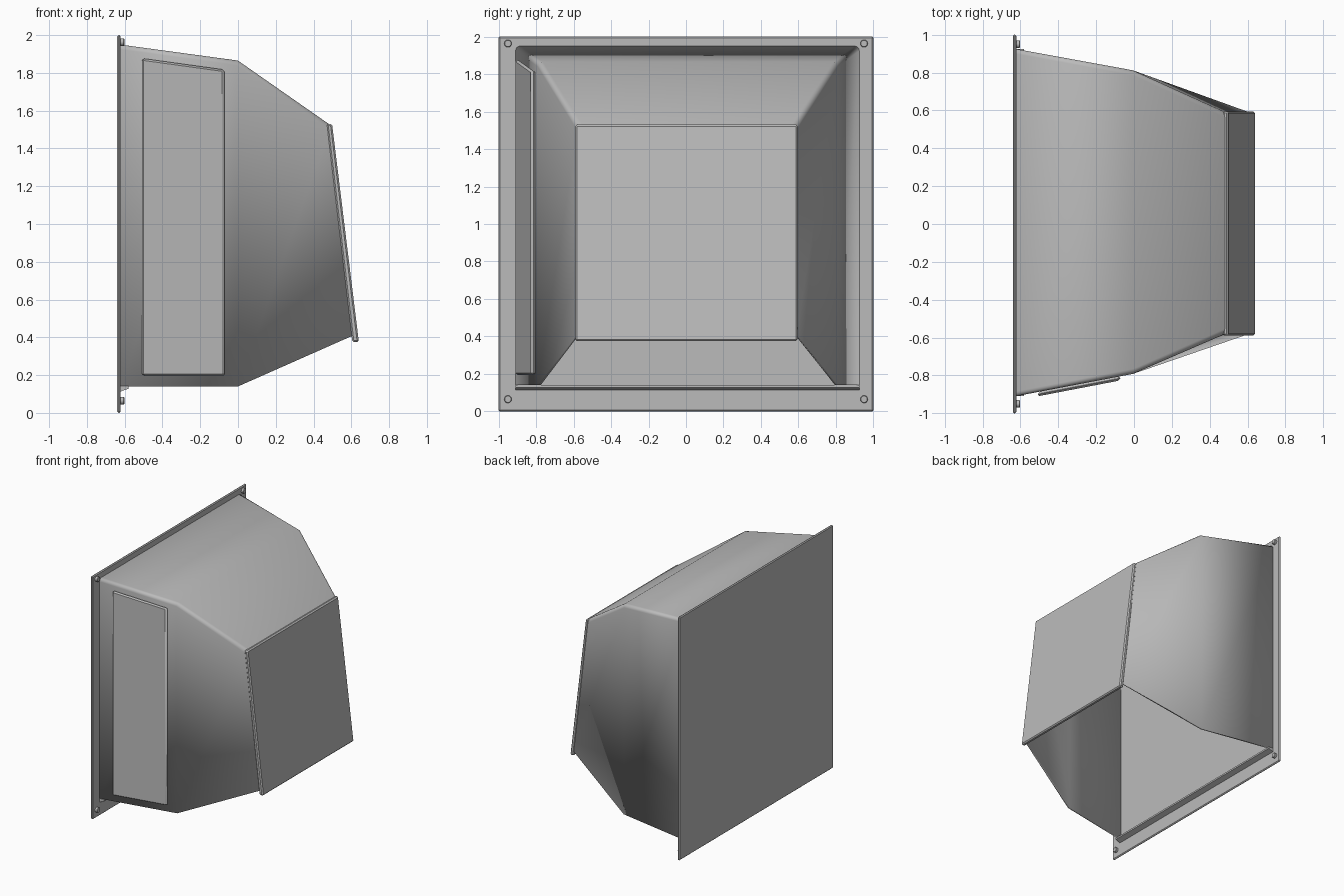
import bpy, bmesh, math
from mathutils import Vector

if "Cube" in bpy.data.objects:
    bpy.data.objects.remove(bpy.data.objects["Cube"])

grey = bpy.data.materials.new("light grey metal")
grey.use_nodes = True
colour = (0.5, 0.5, 0.5, 1)
grey.diffuse_color = colour
grey.node_tree.nodes["Principled BSDF"].inputs["Base Color"].default_value = colour


def finish(name, bm):
    """Turn a bmesh into a grey object with smooth faces and sharp corners."""
    bmesh.ops.recalc_face_normals(bm, faces=bm.faces)
    mesh = bpy.data.meshes.new(name)
    bm.to_mesh(mesh)
    bm.free()
    mesh.materials.append(grey)
    mesh.shade_smooth()
    mesh.set_sharp_from_angle(angle=math.radians(32))
    obj = bpy.data.objects.new(name, mesh)
    bpy.context.collection.objects.link(obj)
    return obj


def slab(name, corners, offset, bevel):
    """Extrude a four-cornered face along an offset and chamfer its edges."""
    bm = bmesh.new()
    base = [bm.verts.new(c) for c in corners]
    cap = [bm.verts.new(Vector(c) + Vector(offset)) for c in corners]
    bm.faces.new(base)
    bm.faces.new(cap)
    for i in range(4):
        j = (i + 1) % 4
        bm.faces.new((base[i], base[j], cap[j], cap[i]))
    if bevel:
        bmesh.ops.bevel(bm, geom=bm.edges[:], offset=bevel, segments=1, affect='EDGES')
    return finish(name, bm)


# Wall plate with a bolt in each corner
slab("back_plate", [(-0.64, -1, 0), (-0.64, 1, 0), (-0.64, 1, 2), (-0.64, -1, 2)],
     (0.018, 0, 0), 0.007)
for side, y in (("right", -0.95), ("left", 0.95)):
    for level, z in (("lower", 0.065), ("upper", 1.963)):
        bm = bmesh.new()
        bmesh.ops.create_cone(bm, cap_ends=True, segments=20, radius1=0.02,
                              radius2=0.02, depth=0.03)
        bmesh.ops.bevel(bm, geom=[e for e in bm.edges if abs(e.verts[0].co.z - e.verts[1].co.z) < 0.001],
                        offset=0.003, segments=1, affect='EDGES')
        bolt = finish(f"{level}_{side}_bolt", bm)
        bolt.rotation_euler.y = math.pi / 2
        bolt.location = (-0.617, y, z)

# Hood shell, open below: each station is bottom x, bottom z, top x, top z, right y, left y
stations = [(-0.625, 0.14, -0.625, 1.95, -0.91, 0.925),
            (0, 0.14, 0, 1.865, -0.79, 0.81),
            (0.61, 0.41, 0.48, 1.53, -0.58, 0.59)]
bm = bmesh.new()
rings = [[bm.verts.new(p) for p in ((bx, r, bz), (tx, r, tz), (tx, l, tz), (bx, l, bz))]
         for bx, bz, tx, tz, r, l in stations]
for a, b in zip(rings, rings[1:]):
    for i in range(3):
        bm.faces.new((a[i], b[i], b[i + 1], a[i + 1]))
bm.faces.new(rings[-1])
ridges = [bm.edges.get((a[i], b[i])) for a, b in zip(rings, rings[1:]) for i in (1, 2)]
bmesh.ops.bevel(bm, geom=ridges, offset=0.025, segments=4, profile=0.5, affect='EDGES')
hood = finish("hood_shell", bm)
wall = hood.modifiers.new("wall thickness", 'SOLIDIFY')
wall.thickness = 0.015
wall.offset = -1

# Sloping front cover
slab("front_cover", [(0.468, -0.59, 1.53), (0.498, -0.59, 1.53),
                     (0.64, -0.59, 0.375), (0.605, -0.59, 0.375)], (0, 1.185, 0), 0.009)

# Narrow lip where the opening meets the wall plate
slab("bottom_lip", [(-0.625, -0.91, 0.112), (-0.58, -0.91, 0.128),
                    (-0.58, -0.91, 0.142), (-0.625, -0.91, 0.142)], (0, 1.835, 0), 0)

# Raised access panel on the right wall
slope = 0.12 / 0.625
out = Vector((-slope, -1, 0)).normalized() * 0.024


def on_wall(x, z):
    return (x, -0.79 + slope * -x * -1, z)


slab("access_panel", [on_wall(x, z) for x, z in
                      ((-0.505, 0.195), (-0.07, 0.195), (-0.07, 1.817), (-0.505, 1.877))],
     out, 0.01)
